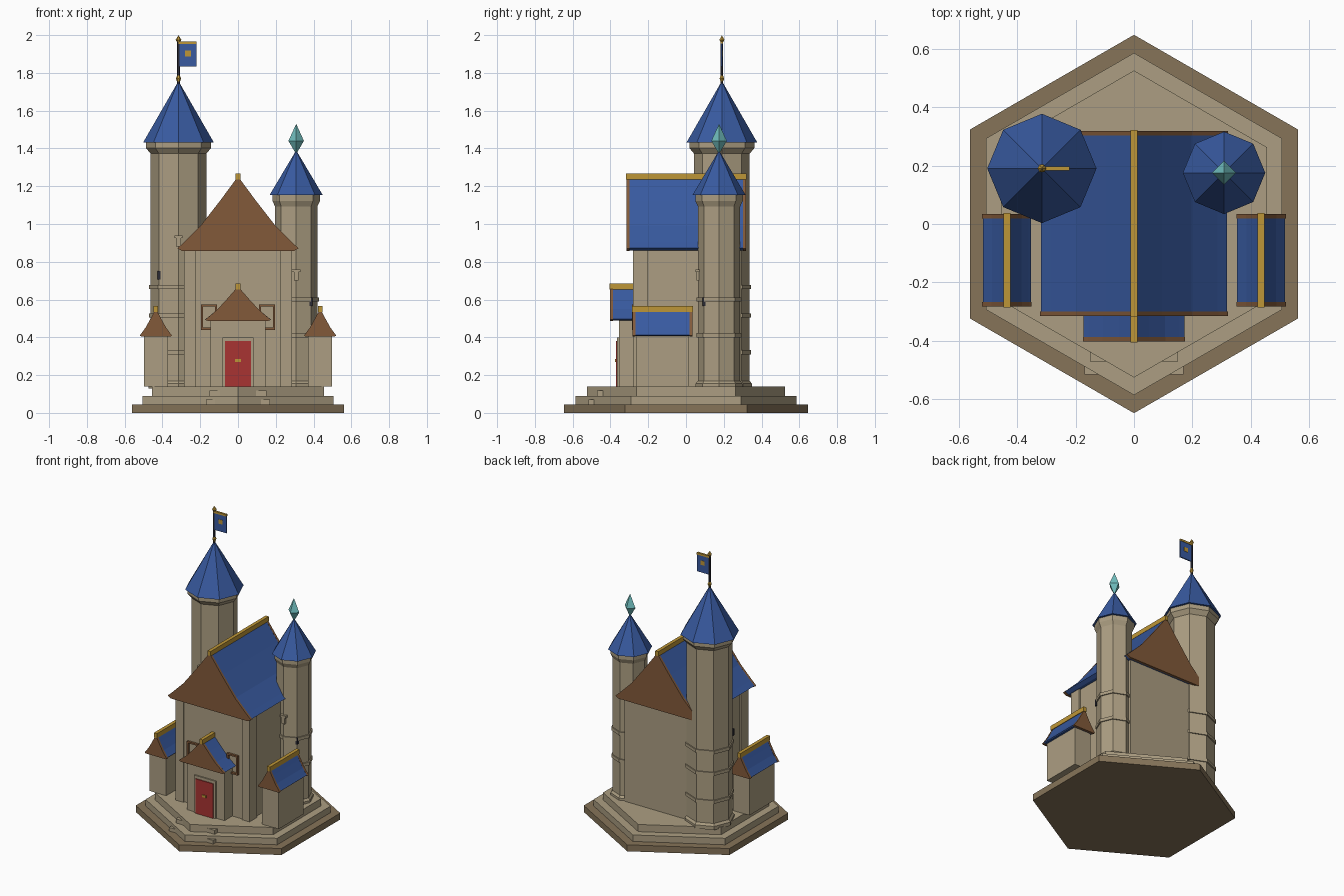
import bpy, bmesh, math
from mathutils import Matrix

cube = bpy.data.objects.get("Cube")
if cube:
    bpy.data.objects.remove(cube, do_unlink=True)


def material(name, rgb):
    m = bpy.data.materials.new(name)
    lin = [((c / 255 + 0.055) / 1.055) ** 2.4 for c in rgb] + [1.0]
    m.use_nodes = True
    m.node_tree.nodes["Principled BSDF"].inputs["Base Color"].default_value = lin
    m.diffuse_color = lin
    return m


STONE = material("stone", (172, 158, 130))
EARTH = material("earth_brown", (134, 116, 89))
BLUE = material("roof_blue", (56, 90, 160))
WOOD = material("timber_brown", (130, 90, 58))
GOLD = material("gold", (190, 150, 55))
RED = material("door_red", (168, 52, 50))
TEAL = material("crystal_teal", (112, 190, 190))
DARK = material("dark_iron", (42, 42, 52))


def finish(name, bm, mat):
    bmesh.ops.recalc_face_normals(bm, faces=bm.faces)
    me = bpy.data.meshes.new(name)
    bm.to_mesh(me)
    bm.free()
    me.materials.append(mat)
    ob = bpy.data.objects.new(name, me)
    bpy.context.collection.objects.link(ob)
    return ob


def box(name, x, y, z, mat):
    """Box from (low, high) ranges."""
    bm = bmesh.new()
    size = [b - a for a, b in (x, y, z)]
    mid = [(a + b) / 2 for a, b in (x, y, z)]
    bmesh.ops.create_cube(bm, size=1, matrix=Matrix.Translation(mid) @ Matrix.Diagonal((*size, 1)))
    return finish(name, bm, mat)


def lathe(name, cx, cy, profile, sides, mat, turn=0.0):
    """Faceted column through (radius, height) pairs."""
    bm = bmesh.new()
    rings = []
    for r, z in profile:
        angles = [turn + math.tau * i / sides for i in range(sides)]
        rings.append([bm.verts.new((cx + r * math.cos(a), cy + r * math.sin(a), z)) for a in angles])
    for low, high in zip(rings, rings[1:]):
        for i in range(sides):
            j = (i + 1) % sides
            bm.faces.new((low[i], low[j], high[j], high[i]))
    bm.faces.new(rings[0])
    bm.faces.new(rings[-1])
    bmesh.ops.remove_doubles(bm, verts=bm.verts, dist=1e-5)
    return finish(name, bm, mat)


def prism(name, outline, y0, y1, mat):
    """Extrude an x-z outline along y."""
    bm = bmesh.new()
    face = bm.faces.new([bm.verts.new((x, y0, z)) for x, z in outline])
    out = bmesh.ops.extrude_face_region(bm, geom=[face])
    moved = [v for v in out["geom"] if isinstance(v, bmesh.types.BMVert)]
    bmesh.ops.translate(bm, verts=moved, vec=(0, y1 - y0, 0))
    return finish(name, bm, mat)


# Flared gable section as fractions of half width and height
FLARE = [(0.92, 0), (1, 0.035), (0.9, 0.11), (0.62, 0.335), (0.3, 0.67), (0, 1)]


def gable_roof(name, cx, half, y0, y1, z0, z1, front_only=False):
    def section(grow):
        right = [(f * (half + grow), z0 - grow + g * (z1 - z0 + 1.5 * grow)) for f, g in FLARE]
        return [(cx + x, z) for x, z in right] + [(cx - x, z) for x, z in right[-2::-1]]
    t = 0.016
    prism(name + "_tiles", section(0), y0 + t, y1 if front_only else y1 - t, BLUE)
    prism(name + "_front_gable", section(0.003), y0, y0 + t, WOOD)
    if not front_only:
        prism(name + "_back_gable", section(0.003), y1 - t, y1, WOOD)
    box(name + "_ridge", (cx - 0.012, cx + 0.012), (y0 - 0.003, y1 + 0.003), (z1 - 0.015, z1 + 0.017), GOLD)


# Hexagonal stepped base
for name, r, z0, z1, mat in (("base_slab", 0.647, 0, 0.045, EARTH),
                             ("lower_terrace", 0.585, 0.045, 0.09, STONE),
                             ("upper_terrace", 0.525, 0.09, 0.14, STONE)):
    lathe(name, 0, 0, [(r, z0), (r, z1)], 6, mat, math.pi / 6)

# Entrance steps
box("lower_step", (-0.17, 0.17), (-0.515, -0.35), (0.045, 0.07), STONE)
box("upper_step", (-0.15, 0.15), (-0.47, -0.35), (0.07, 0.118), STONE)

# Great hall
box("hall_walls", (-0.272, 0.272), (-0.27, 0.29), (0.13, 0.88), STONE)
gable_roof("hall_roof", 0, 0.318, -0.315, 0.318, 0.86, 1.25)

# Porch with door
box("porch_walls", (-0.145, 0.145), (-0.355, -0.26), (0.13, 0.51), STONE)
gable_roof("porch_roof", 0, 0.172, -0.402, -0.27, 0.49, 0.668, True)
box("door_frame", (-0.083, 0.083), (-0.364, -0.35), (0.14, 0.4), STONE)
box("door", (-0.068, 0.068), (-0.37, -0.362), (0.14, 0.38), RED)
box("door_handle", (-0.015, 0.015), (-0.376, -0.369), (0.27, 0.285), GOLD)

for side, s in (("left", 1), ("right", -1)):
    def span(a, b):
        return tuple(sorted((s * a, s * b)))

    # Corner pilasters
    box(side + "_pilaster", span(0.225, 0.285), (-0.28, -0.2), (0.13, 0.89), STONE)

    # Framed front windows
    for part, x, z in (("outer_jamb", (0.185, 0.196), (0.44, 0.575)),
                       ("inner_jamb", (0.112, 0.123), (0.44, 0.575)),
                       ("lintel", (0.112, 0.196), (0.564, 0.575)),
                       ("sill", (0.112, 0.196), (0.44, 0.451))):
        box(side + "_window_" + part, span(*x), (-0.285, -0.265), z, WOOD)

    # Side wing
    box(side + "_wing_walls", span(0.37, 0.497), (-0.262, 0.012), (0.14, 0.425), STONE)
    gable_roof(side + "_wing_roof", s * 0.435, 0.082, -0.283, 0.035, 0.408, 0.55)


def tower(name, cx, cy, r, eave, tip, roof_r, bands, slit_z, bracket_z, slit_side):
    lathe(name + "_shaft", cx, cy, [(r, 0.13), (r, eave)], 8, STONE)
    lathe(name + "_cornice", cx, cy, [(r, eave - 0.06), (roof_r - 0.015, eave - 0.03),
                                      (roof_r - 0.015, eave)], 8, STONE)
    lathe(name + "_roof", cx, cy, [(roof_r, eave), (0, tip)], 8, BLUE)
    lathe(name + "_plinth", cx, cy, [(r + 0.012, 0.13), (r + 0.012, 0.155), (r, 0.17)], 8, STONE)
    for i, z in enumerate(bands):
        lathe(f"{name}_band_{i + 1}", cx, cy, [(r + 0.008, z), (r + 0.008, z + 0.022)], 8, STONE)
    # Arrow slit
    d = r * math.sqrt(0.5)
    x, y = cx + slit_side * d, cy - d
    box(name + "_slit", (x - 0.008, x + 0.008), (y - 0.008, y + 0.008), (slit_z, slit_z + 0.046), DARK)
    # Small wall bracket
    y = cy - r
    box(name + "_bracket", (cx - 0.012, cx + 0.012), (y - 0.008, y + 0.02), (bracket_z, bracket_z + 0.06), STONE)
    box(name + "_bracket_cap", (cx - 0.022, cx + 0.022), (y - 0.012, y + 0.02),
        (bracket_z + 0.045, bracket_z + 0.06), STONE)


TX, TY = -0.315, 0.19
tower("tall_tower", TX, TY, 0.147, 1.432, 1.757, 0.187, (0.655, 0.505, 0.31), 0.705, 0.88, -1)
SX, SY = 0.308, 0.175
tower("short_tower", SX, SY, 0.112, 1.153, 1.39, 0.141, (0.59, 0.4), 0.566, 0.7, 1)

# Crystal on the short tower
lathe("crystal", SX, SY, [(0, 1.37), (0.041, 1.44), (0, 1.53)], 4, TEAL)

# Flagpole and flag on the tall tower
lathe("flagpole", TX, TY, [(0.008, 1.74), (0.008, 1.975)], 6, DARK)
lathe("pole_collar", TX, TY, [(0.006, 1.75), (0.014, 1.77), (0.006, 1.79)], 6, GOLD)
lathe("pole_finial", TX, TY, [(0.006, 1.96), (0.015, 1.975), (0, 2.0)], 6, GOLD)
box("flag", (TX + 0.005, -0.22), (TY - 0.004, TY + 0.004), (1.835, 1.955), BLUE)
box("flag_bar", (TX, -0.22), (TY - 0.007, TY + 0.007), (1.952, 1.966), GOLD)
box("flag_emblem", (-0.28, -0.25), (TY - 0.006, TY + 0.006), (1.888, 1.918), GOLD)
